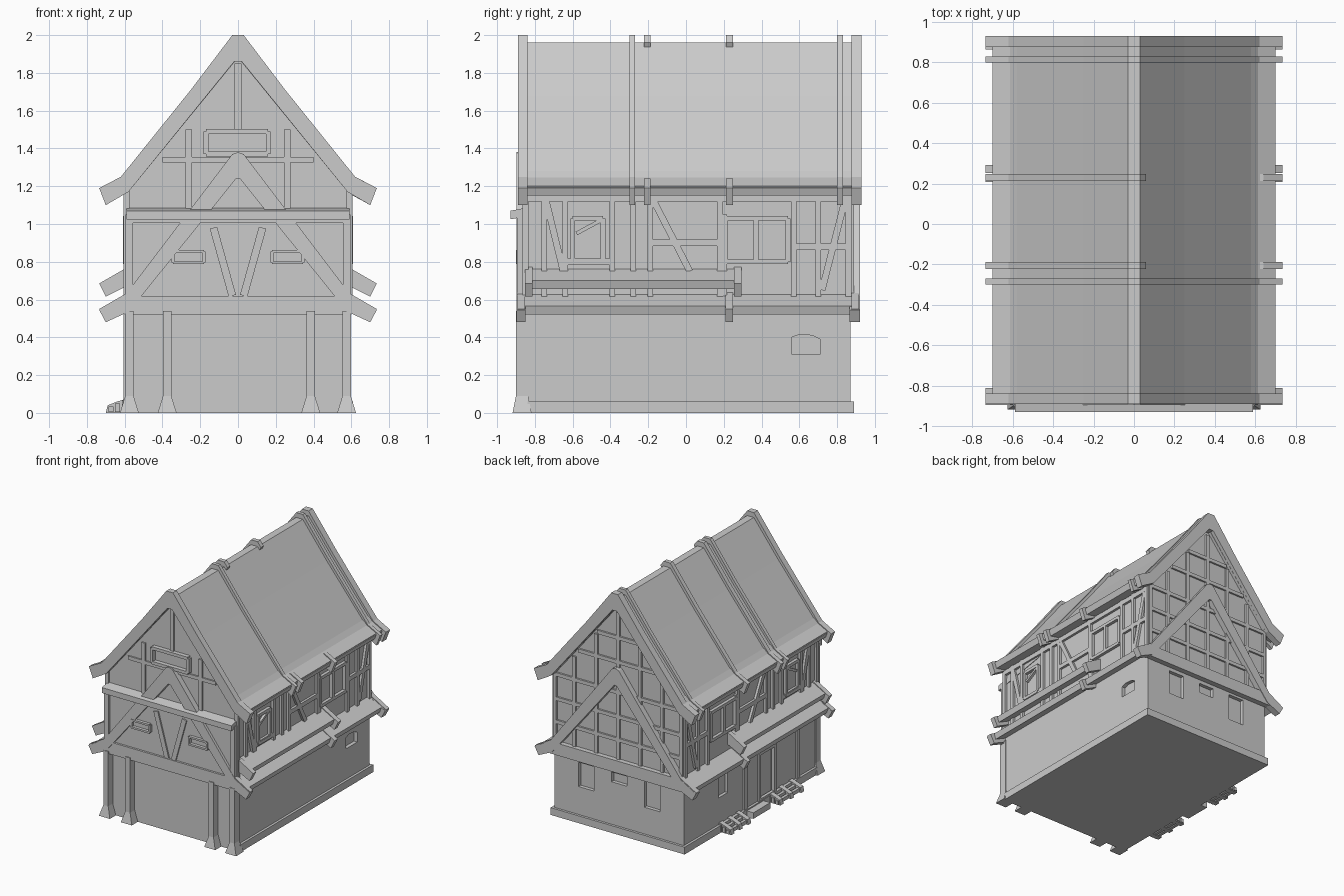
import bpy, bmesh, math
from mathutils import Vector

old = bpy.data.objects.get("Cube")
if old:
    bpy.data.objects.remove(old, do_unlink=True)

grey = bpy.data.materials.new("plain grey")
grey.use_nodes = True
COLOUR = (0.6, 0.6, 0.6, 1)
grey.diffuse_color = COLOUR
grey.node_tree.nodes["Principled BSDF"].inputs["Base Color"].default_value = COLOUR


def loft(name, rings):
    """Solid joining equal-sized rings of points, capped at both ends."""
    bm = bmesh.new()
    loops = [[bm.verts.new(p) for p in ring] for ring in rings]
    n = len(loops[0])
    for low, high in zip(loops, loops[1:]):
        for i in range(n):
            j = (i + 1) % n
            bm.faces.new((low[i], low[j], high[j], high[i]))
    bm.faces.new(loops[0][::-1])
    bm.faces.new(loops[-1])
    bmesh.ops.recalc_face_normals(bm, faces=bm.faces)
    mesh = bpy.data.meshes.new(name)
    bm.to_mesh(mesh)
    bm.free()
    mesh.materials.append(grey)
    ob = bpy.data.objects.new(name, mesh)
    bpy.context.scene.collection.objects.link(ob)
    return ob


def prism(name, profile, y0, y1):
    return loft(name, [[(x, y, z) for x, z in profile] for y in (y0, y1)])


def box(name, x0, x1, y0, y1, z0, z1):
    return prism(name, [(x0, z0), (x1, z0), (x1, z1), (x0, z1)], y0, y1)


def flip(profile, side):
    return [(side * x, z) for x, z in profile]


def both(half):
    """Full outline from a right half that starts and ends on the centre line."""
    return half + flip(half, -1)[::-1][1:-1]


def timber(name, wall, a, b, w=0.035, depth=0.02):
    """Plank on a wall; wall = (axis, outward sign, offset), a and b = (along, z)."""
    axis, sign, at = wall
    a, b = Vector(a), Vector(b)
    d = (b - a).normalized() * w / 2
    s = Vector((-d.y, d.x))
    corners = (a + s, a - s, b - s, b + s)

    def place(p, t):
        return (sign * t, p.x, p.y) if axis == "x" else (p.x, sign * t, p.y)
    return loft(name, [[place(p, t) for p in corners] for t in (at - 0.01, at + depth)])


def frame(name, wall, u0, u1, z0, z1, w=0.025, depth=0.025):
    for z in (z0, z1):
        timber(name + "_rail", wall, (u0, z), (u1, z), w, depth)
    for u in (u0, u1):
        timber(name + "_jamb", wall, (u, z0), (u, z1), w, depth)


def cut(target, cutter):
    mod = target.modifiers.new("opening", "BOOLEAN")
    mod.object, mod.solver = cutter, "EXACT"
    bpy.context.view_layer.objects.active = target
    bpy.ops.object.modifier_apply(modifier=mod.name)
    bpy.data.objects.remove(cutter, do_unlink=True)


# Ground floor with window openings
ground = box("ground_floor", -0.59, 0.59, -0.84, 0.87, 0, 0.56)
for x, w, z0, z1 in ((0.3, 0.07, 0.29, 0.49), (0, 0.07, 0.41, 0.49), (-0.3, 0.07, 0.28, 0.5)):
    cut(ground, box("back_opening", x - w, x + w, 0.84, 1, z0, z1))
arch = [(0.56, 0.31), (0.71, 0.31), (0.71, 0.39), (0.67, 0.41), (0.6, 0.415), (0.56, 0.4)]
cut(ground, loft("arch_opening", [[(x, y, z) for y, z in arch] for x in (0.56, 0.7)]))
cut(ground, box("door_opening", -0.7, -0.565, -0.3, -0.1, 0.06, 0.45))
cut(ground, box("small_opening", -0.7, -0.565, 0.3, 0.42, 0.28, 0.45))
box("plinth", -0.61, 0.61, -0.84, 0.89, 0, 0.06)

# Flared front posts
for x in (-0.575, -0.375, 0.385, 0.575):
    rings = []
    for z, r, d in ((0, 0.05, 0.05), (0.09, 0.022, 0.032), (0.54, 0.022, 0.032)):
        rings.append([(x + i * r, -0.868 + j * d, z)
                      for i, j in ((-1, -1), (1, -1), (1, 1), (-1, 1))])
    loft("front_post", rings)

# Upper floor and gables
box("upper_floor_front", -0.585, 0.585, -0.875, -0.8, 0.54, 1.06)
prism("upper_floor", both([(0, 1.9), (0.585, 1.19), (0.585, 0.54), (0, 0.54)]), -0.85, 0.875)

# Main roof
ROOF = [(0, 1.96), (0.03, 1.96), (0.25, 1.675), (0.61, 1.235), (0.70, 1.19),
        (0.685, 1.15), (0.58, 1.17), (0, 1.88)]
RIB = [(0, 2), (0.03, 2), (0.25, 1.71), (0.62, 1.25), (0.735, 1.19),
       (0.70, 1.10), (0.58, 1.17), (0.02, 1.86), (0, 1.86)]
CAP = [(0, 2), (0.03, 2), (0.06, 1.96), (0.03, 1.9), (0, 1.9)]
TAIL = [(0.61, 1.24), (0.64, 1.24), (0.735, 1.19), (0.70, 1.10), (0.6, 1.155)]
prism("main_roof", both(ROOF), -0.87, 0.9)
for y0, y1 in ((-0.89, -0.84), (0.875, 0.93)):
    prism("bargeboard", both(RIB), y0, y1)
for y in (-0.285, 0.815):
    prism("roof_rib", both(RIB), y - 0.015, y + 0.015)
for y in (-0.205, 0.23):
    prism("roof_rib_right", flip(RIB, -1), y - 0.018, y + 0.018)
    prism("ridge_cap", CAP, y - 0.018, y + 0.018)
    prism("rafter_tail", TAIL, y - 0.018, y + 0.018)
for s in (-1, 1):
    prism("eave_strip", flip([(0.58, 1.28), (0.615, 1.245), (0.70, 1.2), (0.69, 1.18), (0.58, 1.2)], s),
          -0.86, 0.89)

# Lower gable frames, front and back
FRAME = [(0, 1.38), (0.03, 1.37), (0.6, 0.62), (0.735, 0.545), (0.70, 0.48),
         (0.58, 0.535), (0.51, 0.62), (0.01, 1.24), (0, 1.24)]
for y0, y1 in ((-0.897, -0.85), (0.865, 0.92)):
    prism("gable_frame", both(FRAME), y0, y1)
    box("tie_beam", -0.6, 0.6, y0 + 0.005, y1 - 0.005, 0.52, 0.62)

# Side skirt roofs with brackets
SKIRT = [(0.57, 0.635), (0.70, 0.565), (0.685, 0.52), (0.57, 0.575)]
BRACKET = [(0.57, 0.645), (0.735, 0.55), (0.70, 0.48), (0.57, 0.545)]
for s in (-1, 1):
    for dz, y0, y1, brackets in ((0, -0.88, 0.9, (-0.873, 0.228, 0.897)),
                                 (0.135, -0.85, 0.28, (-0.832, 0.273))):
        def lift(p):
            return [(s * x, z + dz) for x, z in p]
        prism("skirt_roof", lift(SKIRT), y0, y1)
        for y in brackets:
            prism("skirt_bracket", lift(BRACKET), y - 0.02, y + 0.02)

# Sloping ledge across the front
ledge = [(-0.93, 1.025), (-0.93, 1.07), (-0.45, 1.16), (-0.45, 1.11)]
loft("front_ledge", [[(x, y, z) for y, z in ledge] for x in (-0.59, 0.59)])

# Side timber framing and windows
for s in (-1, 1):
    side = ("x", s, 0.585)
    for y in (-0.85, -0.75, -0.64, -0.39, -0.28, -0.19, 0.18, 0.57, 0.7, 0.86):
        timber("side_stud", side, (y, 0.58), (y, 1.19), 0.03)
    timber("side_top_plate", side, (-0.86, 1.14), (0.87, 1.14), 0.04)
    for y0, y1, z in ((-0.19, 0.18, 0.9), (0.57, 0.86, 0.88), (-0.64, -0.39, 0.8)):
        timber("side_rail", side, (y0, z), (y1, z))
    for a, b in (((-0.74, 1.12), (-0.65, 0.75)), ((-0.17, 1.12), (0.02, 0.75)),
                 ((0.72, 0.65), (0.84, 1.12)), ((0.2, 1.05), (0.2, 0.62))):
        timber("side_brace", side, a, b)
    for y0, y1 in ((-0.6, -0.44), (0.21, 0.37), (0.37, 0.54)):
        frame("side_window", side, y0, y1, 0.8, 1.03)
    timber("window_brace", side, (-0.58, 0.95), (-0.45, 1.02), 0.02)

# Front timber framing
low, high = ("y", -1, 0.875), ("y", -1, 0.85)
for s in (-1, 1):
    timber("front_stud", low, (s * 0.575, 0.6), (s * 0.575, 1.05), 0.04)
    timber("front_brace", low, (s * 0.03, 0.62), (s * 0.13, 0.98), 0.04, 0.012)
    frame("front_window", low, s * 0.18, s * 0.345, 0.795, 0.855, 0.015)
    timber("gable_stud", high, (s * 0.26, 1.06), (s * 0.26, 1.5), 0.035, 0.012)
timber("front_plate", low, (-0.59, 1.02), (0.59, 1.02), 0.03)
timber("gable_rail", high, (-0.4, 1.34), (0.4, 1.34), 0.03, 0.012)
timber("gable_post", high, (0, 1.5), (0, 1.85), 0.035, 0.012)
frame("attic_window", high, -0.17, 0.16, 1.37, 1.49, 0.025, 0.035)

# Back timber framing
back = ("y", 1, 0.875)
for z, r in ((0.78, 0.57), (0.97, 0.57), (1.17, 0.56), (1.42, 0.36), (1.62, 0.19)):
    timber("back_rail", back, (-r, z), (r, z), 0.03, 0.015)
for x, z0, z1 in ((0, 0.6, 1.83), (0.2, 0.6, 1.6), (-0.2, 0.6, 1.6), (0.4, 0.6, 1.36),
                  (-0.4, 0.6, 1.36), (0.575, 0.6, 1.18), (-0.575, 0.6, 1.18)):
    timber("back_stud", back, (x, z0), (x, z1), 0.03, 0.015)

# Log steps along the right side
for y0, y1 in ((0.14, 0.42), (-0.55, -0.22)):
    for i in range(3):
        x = -0.685 + i * 0.035
        box("step_log", x, x + 0.025, y0, y1, 0.005, 0.035 + i * 0.015)
    for k in range(3):
        y = y0 + 0.03 + k * (y1 - y0 - 0.06) / 2
        ramp = [(-0.7, 0), (-0.69, 0.04), (-0.64, 0.06), (-0.59, 0.075), (-0.59, 0)]
        prism("step_bearer", ramp, y - 0.02, y + 0.02)
box("door_step", -0.67, -0.58, -0.14, 0.08, 0, 0.05)
right = ("x", -1, 0.59)
frame("door_frame", right, -0.3, -0.1, 0.06, 0.45, 0.03, 0.015)
for y in (-0.6, 0.08):
    timber("right_post", right, (y, 0.06), (y, 0.54), 0.04, 0.015)
